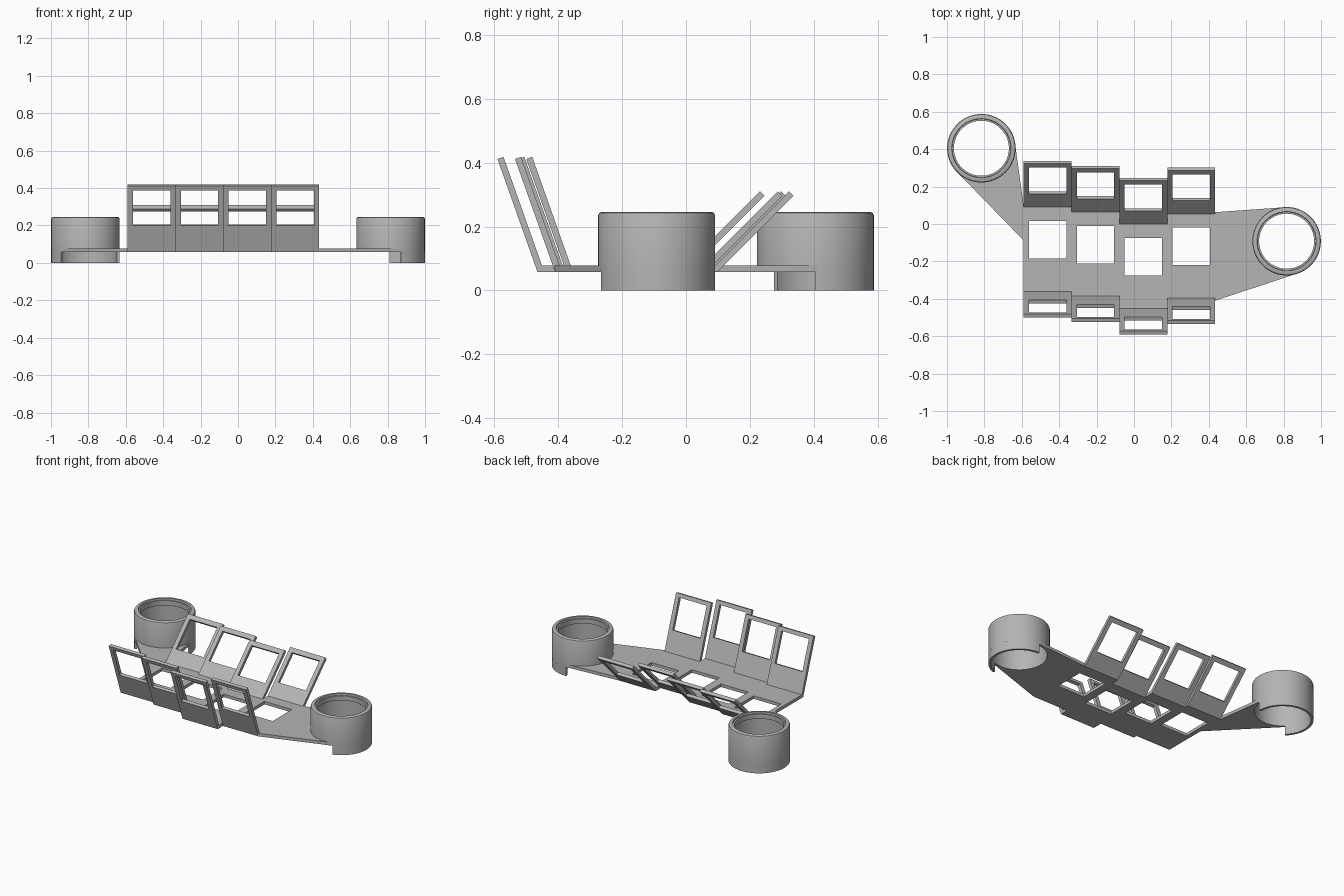
import bpy, bmesh, math
from mathutils import Matrix, Vector

if "Cube" in bpy.data.objects:
    bpy.data.objects.remove(bpy.data.objects["Cube"], do_unlink=True)

GREY = (0.46, 0.46, 0.46, 1)
mat = bpy.data.materials.new("plain grey")
mat.use_nodes = True
mat.diffuse_color = GREY
mat.node_tree.nodes["Principled BSDF"].inputs["Base Color"].default_value = GREY

FLOOR, THICK = 0.058, 0.02      # underside and thickness of the plate
TILE, WINDOW = 0.256, 0.2       # column width and square opening
LEFT = -0.59                    # outer edge of the first column
R = 0.183                       # ring radius
SEGS = 72


def finish(name, bm, smooth=False):
    bmesh.ops.recalc_face_normals(bm, faces=bm.faces)
    mesh = bpy.data.meshes.new(name)
    bm.to_mesh(mesh)
    bm.free()
    ob = bpy.data.objects.new(name, mesh)
    bpy.context.collection.objects.link(ob)
    mesh.materials.append(mat)
    if smooth:
        bpy.ops.object.select_all(action="DESELECT")
        ob.select_set(True)
        bpy.context.view_layer.objects.active = ob
        bpy.ops.object.shade_smooth_by_angle(angle=math.radians(30))
    return ob


def thicken(bm, faces, vec):
    """Extrude flat faces along a vector to a closed slab."""
    res = bmesh.ops.extrude_face_region(bm, geom=list(faces), use_keep_orig=True)
    verts = [g for g in res["geom"] if isinstance(g, bmesh.types.BMVert)]
    bmesh.ops.translate(bm, verts=verts, vec=vec)


def framed_panel(name, x, y, z, length, start, tilt):
    """Slab with a square opening; it runs along its own y axis, then tilts."""
    bm = bmesh.new()
    edge = (TILE - WINDOW) / 2
    us = (0, edge, edge + WINDOW, TILE)
    vs = (0, start, start + WINDOW, length)
    grid = [[bm.verts.new((u, v, 0)) for v in vs] for u in us]
    for i in range(3):
        for j in range(3):
            if (i, j) != (1, 1):
                bm.faces.new((grid[i][j], grid[i + 1][j],
                              grid[i + 1][j + 1], grid[i][j + 1]))
    thicken(bm, bm.faces[:], (0, 0, THICK))
    bm.transform(Matrix.Translation((x, y, z)) @ Matrix.Rotation(math.radians(tilt), 4, "X"))
    return finish(name, bm)


def revolve(name, centre, profile, start=0, end=360):
    """Sweep a closed (radius, height) profile round a vertical axis."""
    bm = bmesh.new()
    full = end - start == 360
    steps = SEGS if full else round(SEGS * (end - start) / 360)
    loops = []
    for k in range(steps if full else steps + 1):
        a = math.radians(start + (end - start) * k / steps)
        loops.append([bm.verts.new((centre[0] + r * math.cos(a),
                                    centre[1] + r * math.sin(a), z)) for r, z in profile])
    n = len(profile)
    for k in range(steps):
        a, b = loops[k], loops[(k + 1) % len(loops)]
        for i in range(n):
            j = (i + 1) % n
            bm.faces.new((a[i], b[i], b[j], a[j]))
    if not full:
        bm.faces.new(loops[0])
        bm.faces.new(loops[-1])
    return finish(name, bm, True)


def wing(name, centre, root):
    """Flat web from two root points on the plate, wrapping tangent to a ring."""
    pts = [Vector(p) for p in root]
    for k in range(SEGS):
        a = math.tau * k / SEGS
        pts.append(Vector(centre) + (R - 0.001) * Vector((math.cos(a), math.sin(a))))
    bm = bmesh.new()
    for p in pts:
        for z in (FLOOR, FLOOR + THICK):
            bm.verts.new((p.x, p.y, z))
    bmesh.ops.convex_hull(bm, input=bm.verts[:])
    bmesh.ops.dissolve_limit(bm, angle_limit=0.01, verts=bm.verts[:], edges=bm.edges[:])
    web = finish(name, bm)
    # round opening inside the ring
    bm = bmesh.new()
    bmesh.ops.create_cone(bm, cap_ends=True, segments=SEGS, radius1=R - 0.012,
                          radius2=R - 0.012, depth=1,
                          matrix=Matrix.Translation((*centre, 0)))
    cutter = finish(name + "_cutter", bm)
    cutter.hide_render = True
    mod = web.modifiers.new("opening", "BOOLEAN")
    mod.object, mod.operation, mod.solver = cutter, "DIFFERENCE", "EXACT"
    bpy.context.view_layer.update()
    mesh = bpy.data.meshes.new_from_object(
        web.evaluated_get(bpy.context.evaluated_depsgraph_get()))
    web.modifiers.clear()
    web.data = mesh
    bpy.data.objects.remove(cutter, do_unlink=True)


# Four staggered columns: floor, front frame and back frame
for i, shift in enumerate((0, -0.025, -0.09, -0.035)):
    x = LEFT + i * TILE
    front, back = -0.375 + shift, 0.098 + shift
    framed_panel(f"floor_{i + 1}", x, front, FLOOR, back - front, 0.19, 0)
    framed_panel(f"back_frame_{i + 1}", x, back, FLOOR, 0.337, 0.107, 45)
    # the front frame leans outward, its thickness facing inward
    frame = framed_panel(f"front_frame_{i + 1}", 0, 0, 0, 0.375, 0.15, 0)
    frame.data.transform(Matrix.Translation((x, front, FLOOR))
                         @ Matrix.Rotation(math.radians(109.5), 4, "X")
                         @ Matrix.Translation((0, 0, -THICK)))

# Rings: full upper wall with an inner lip, lower wall open toward the plate
BORE = R - 0.015
upper = [(R, FLOOR), (R, 0.235), (R - 0.003, 0.242), (R - 0.011, 0.246),
         (0.158, 0.246), (0.156, 0.236), (0.147, 0.236), (0.147, 0.205),
         (BORE, 0.205), (BORE, FLOOR)]
lower = [(R, 0), (R, FLOOR), (BORE, FLOOR), (BORE, 0)]
rings = (("right", (-0.816, 0.405), 0, 225, [(LEFT, -0.088), (LEFT, 0.098)]),
         ("left", (0.816, -0.092), -72, 92, [(LEFT + 4 * TILE, -0.41), (LEFT + 4 * TILE, 0.063)]))
for side, centre, a0, a1, root in rings:
    revolve(f"{side}_ring", centre, upper)
    revolve(f"{side}_ring_skirt", centre, lower, a0, a1)
    wing(f"{side}_wing", centre, root)
